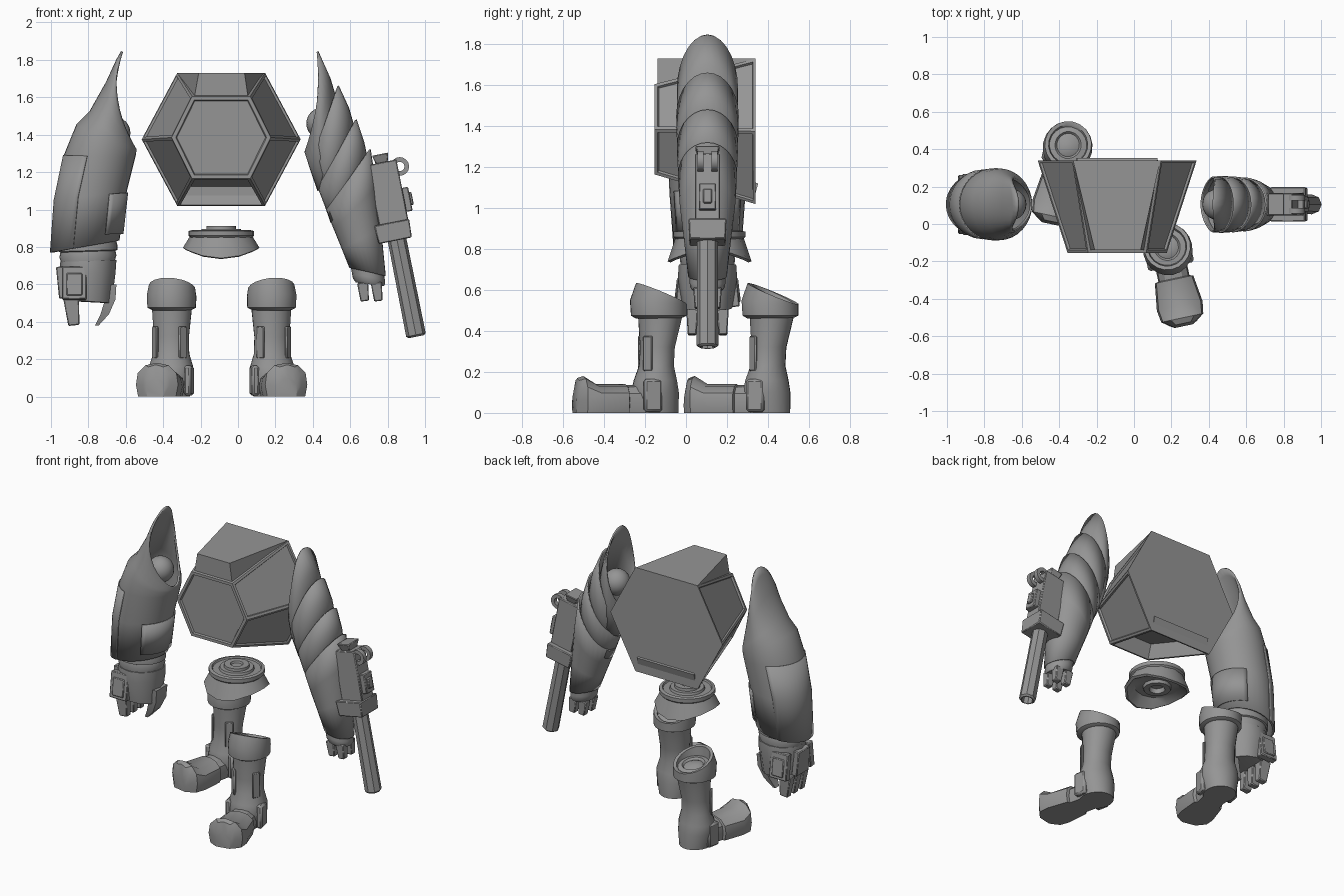
import bpy, bmesh, math
from mathutils import Matrix, Vector

grey = bpy.data.materials.new("armour_grey")
grey.diffuse_color = (0.3, 0.3, 0.3, 1)
CY = 0.105  # depth centre of arms and waist


def finish(name, bm, thick=0, bevel=0):
    if not thick:
        bmesh.ops.recalc_face_normals(bm, faces=bm.faces)
    me = bpy.data.meshes.new(name)
    bm.to_mesh(me)
    bm.free()
    ob = bpy.data.objects.new(name, me)
    bpy.context.collection.objects.link(ob)
    me.materials.append(grey)
    if thick:
        m = ob.modifiers.new("shell", 'SOLIDIFY')
        m.thickness = thick
        m.offset = 0
    if bevel:
        m = ob.modifiers.new("bevel", 'BEVEL')
        m.width = bevel
    return ob


def skin(name, rings, caps=True, thick=0, closed=True):
    """Bridge rings of points into a surface."""
    bm = bmesh.new()
    vs = [[bm.verts.new(p) for p in r] for r in rings]
    n = len(vs[0])
    for a, b in zip(vs, vs[1:]):
        for i in range(n if closed else n - 1):
            j = (i + 1) % n
            bm.faces.new((a[i], a[j], b[j], b[i]))
    if caps:
        bm.faces.new(vs[0][::-1])
        bm.faces.new(vs[-1])
    return finish(name, bm, thick)


def limb(name, rings, n=24, caps=True, thick=0, arc=None):
    """Ellipse rings: (left x, z, right x, z, half depth, bow)."""
    out = []
    for r in rings:
        xl, zl, xr, zr, ry = r[:5]
        bow = r[5] if len(r) > 5 else 0
        pts = []
        for i in range(n):
            t = 2 * math.pi * i / n if not arc else arc[0] + (arc[1] - arc[0]) * i / (n - 1)
            c, s = math.cos(t), math.sin(t)
            pts.append(((xl + xr) / 2 + (xr - xl) / 2 * c + bow * s * s,
                        CY + ry * s, (zl + zr) / 2 + (zr - zl) / 2 * c))
        out.append(pts)
    return skin(name, out, caps, thick, arc is None)


def lathe(name, prof, centre, n=24):
    """Stacked circles from (radius, z) pairs."""
    return skin(name, [[(centre[0] + r * math.cos(2 * math.pi * i / n),
                         centre[1] + r * math.sin(2 * math.pi * i / n), z)
                        for i in range(n)] for r, z in prof])


def box(name, loc, size, rot=(0, 0, 0), taper=1, bevel=0.005):
    bm = bmesh.new()
    bmesh.ops.create_cube(bm, size=1)
    for v in bm.verts:
        k = taper if v.co.z < 0 else 1
        v.co = Vector((v.co.x * size[0] * k, v.co.y * size[1] * k, v.co.z * size[2]))
    ob = finish(name, bm, 0, bevel)
    ob.location, ob.rotation_euler = loc, rot
    return ob


def ball(name, loc, r):
    bm = bmesh.new()
    bmesh.ops.create_uvsphere(bm, u_segments=20, v_segments=12, radius=r)
    ob = finish(name, bm)
    ob.location = loc
    return ob


# Torso: hexagonal frustum with inset panels and a deep recess below
def hexagon(mid, top, zc, hz, y):
    return [(-0.09 + x, y, zc + z) for x, z in
            ((-top, hz), (top, hz), (mid, 0), (top, -hz), (-top, -hz), (-mid, 0))]


bm = bmesh.new()
front = [bm.verts.new(p) for p in hexagon(0.265, 0.155, 1.385, 0.22, -0.155)]
back = [bm.verts.new(p) for p in hexagon(0.425, 0.235, 1.375, 0.355, 0.34)]
sides = [bm.faces.new((front[i], front[(i + 1) % 6], back[(i + 1) % 6], back[i])) for i in range(6)]
face = bm.faces.new(front)
bm.faces.new(back[::-1])
bmesh.ops.recalc_face_normals(bm, faces=bm.faces)
panels = [sides[i] for i in (1, 2, 4, 5)]
for f in panels + [face]:
    bmesh.ops.inset_region(bm, faces=[f], thickness=0.022, depth=0)
    bmesh.ops.inset_region(bm, faces=[f], thickness=0.006, depth=-0.012)
bmesh.ops.inset_region(bm, faces=[sides[3]], thickness=0.022, depth=0)
bmesh.ops.inset_region(bm, faces=[sides[3]], thickness=0.003, depth=-0.1)
finish("torso", bm)

# Raised block on the torso
skin("torso_top", [[(-0.21, -0.14, 1.73), (0.035, -0.14, 1.73), (0.14, 0.339, 1.73), (-0.325, 0.339, 1.73)],
                   [(-0.235, -0.14, 1.59), (0.055, -0.14, 1.59), (0.14, 0.339, 1.68), (-0.325, 0.339, 1.68)]])

# Waist: stepped discs over a faceted skirt
W = (-0.09, 0.115)
lathe("waist_discs", [(0.165, 0.85), (0.175, 0.86), (0.175, 0.885), (0.155, 0.89), (0.15, 0.88), (0.11, 0.88),
                      (0.105, 0.895), (0.08, 0.895), (0.078, 0.912), (0.04, 0.912), (0.035, 0.9)], W)
skirt = []
for r, z, dip in ((0.15, 0.865, 0), (0.165, 0.86, 0), (0.205, 0.795, 0.055), (0.19, 0.785, 0.05),
                  (0.14, 0.80, 0), (0.09, 0.80, 0), (0.085, 0.78, 0), (0.05, 0.78, 0), (0.045, 0.81, 0)):
    skirt.append([(W[0] + r * math.cos(i * math.pi / 6), W[1] + r * math.sin(i * math.pi / 6),
                   z - dip * math.sin(i * math.pi / 6) ** 2) for i in range(12)])
skin("waist_skirt", skirt)

# Armoured arm: sleeve rising to a shoulder fin
sleeve = [(-0.995, 0.77, -0.64, 0.835, 0.16), (-0.975, 1.05, -0.60, 1.1, 0.18),
          (-0.925, 1.29, -0.555, 1.28, 0.188), (-0.86, 1.45, -0.55, 1.30, 0.185, -0.01),
          (-0.79, 1.52, -0.55, 1.31, 0.175, -0.02), (-0.70, 1.68, -0.55, 1.315, 0.155, -0.04),
          (-0.645, 1.80, -0.55, 1.32, 0.145, -0.055), (-0.62, 1.845, -0.55, 1.325, 0.135, -0.06)]
limb("arm_sleeve", sleeve, 32, False, 0.012)
plate = [(a - 0.008, b, c + 0.008, d, e + 0.008) for a, b, c, d, e in sleeve[:3]]
limb("arm_outer_plate", plate, 18, False, 0.006, (math.radians(110), math.radians(250)))
limb("arm_inner_plate", [(-0.99, 0.86, -0.615, 0.87, 0.172), (-0.98, 1.06, -0.59, 1.09, 0.188)],
     16, False, 0.006, (math.radians(-60), math.radians(60)))
ball("shoulder_ball", (-0.66, CY, 1.41), 0.085)
limb("arm_cuff", [(-0.95, 0.86, -0.66, 0.87, 0.13), (-0.96, 0.80, -0.645, 0.81, 0.14), (-0.96, 0.775, -0.645, 0.785, 0.14),
                  (-0.95, 0.77, -0.655, 0.78, 0.13), (-0.955, 0.745, -0.65, 0.755, 0.135), (-0.945, 0.71, -0.66, 0.72, 0.13)])
limb("gauntlet", [(-0.95, 0.72, -0.65, 0.73, 0.14), (-0.955, 0.66, -0.655, 0.66, 0.145),
                  (-0.935, 0.52, -0.675, 0.50, 0.12), (-0.90, 0.51, -0.71, 0.50, 0.09)], 12)
for y, s in ((CY - 0.125, -1), (CY + 0.125, 1)):
    box("gauntlet_panel", (-0.875, y, 0.605), (0.13, 0.045, 0.175), (s * 0.12, 0, 0))
    box("gauntlet_inset", (-0.875, y + s * 0.025, 0.60), (0.085, 0.012, 0.12), (s * 0.12, 0, 0))
box("gauntlet_side_panel", (-0.945, CY, 0.61), (0.04, 0.13, 0.17), (0, -0.1, 0))
for y in (-0.075, 0, 0.075):
    box("finger", (-0.885, CY + y, 0.455), (0.085, 0.06, 0.15), (0, -0.1, 0), 0.7)
skin("thumb_claw", [[(x, CY + s * h, z) for x, s in ((a, -1), (b, -1), (b, 1), (a, 1))]
                    for a, b, h, z in ((-0.72, -0.65, 0.06, 0.60), (-0.71, -0.655, 0.055, 0.52),
                                       (-0.735, -0.69, 0.04, 0.44), (-0.765, -0.745, 0.02, 0.38))])

# Weapon arm: overlapping tilted cups
cups = [[(0.36, 1.31, 0.425, 1.845, 0.145, 0.03), (0.395, 1.2, 0.49, 1.70, 0.145), (0.43, 1.1, 0.55, 1.50, 0.125)],
        [(0.385, 1.24, 0.535, 1.66, 0.148), (0.425, 1.14, 0.59, 1.54, 0.145), (0.46, 1.05, 0.635, 1.38, 0.125)],
        [(0.43, 1.12, 0.63, 1.48, 0.145), (0.465, 1.03, 0.67, 1.36, 0.14), (0.50, 0.93, 0.70, 1.22, 0.12)],
        [(0.475, 1.0, 0.705, 1.32, 0.14), (0.515, 0.90, 0.735, 1.12, 0.13), (0.56, 0.79, 0.76, 0.90, 0.11),
         (0.60, 0.69, 0.785, 0.645, 0.09)]]
for c in cups:
    limb("arm_cup", c, 28, False, 0.01)
ball("weapon_shoulder_ball", (0.45, CY, 1.46), 0.085)
limb("weapon_cuff", [(0.60, 0.71, 0.78, 0.67, 0.085), (0.61, 0.655, 0.785, 0.625, 0.088),
                     (0.615, 0.63, 0.785, 0.60, 0.085), (0.63, 0.61, 0.78, 0.59, 0.075)], 16)
for x in (0.672, 0.745):
    for y in (-0.042, 0.042):
        box("weapon_finger", (x, CY + y, 0.56), (0.06, 0.055, 0.10), (0, -0.12, 0), 0.75)

# Gun, tilted outward
T = -0.196
R = Matrix.Rotation(T, 4, 'Y')


def gun(name, loc, size, taper=1):
    p = R @ Vector(loc) + Vector((0.85, CY, 0.84))
    return box(name, p, size, (0, T, 0), taper)


barrel = lathe("gun_barrel", [(0.05, 0.05), (0.053, -0.52), (0.042, -0.53), (0.036, -0.53), (0.034, -0.45)], (0, 0), 8)
barrel.rotation_euler, barrel.location = (0, T, 0), (0.85, CY, 0.84)
gun("gun_block", (-0.01, 0, 0.045), (0.19, 0.185, 0.10), 0.95)
gun("gun_body", (0, 0, 0.25), (0.16, 0.12, 0.34))
gun("gun_grip_plate", (-0.06, 0, 0.22), (0.10, 0.09, 0.30))
gun("gun_side_panel", (0.09, 0, 0.20), (0.045, 0.085, 0.13))
gun("gun_side_button", (0.115, 0, 0.20), (0.02, 0.045, 0.07))
gun("gun_sight", (0, 0, 0.44), (0.09, 0.12, 0.05), 0.7)
for y in (-0.035, 0.035):
    bm = bmesh.new()
    k = 16
    vs = [[bm.verts.new((r * math.cos(i * math.tau / k), w, r * math.sin(i * math.tau / k))) for i in range(k)]
          for r, w in ((0.05, -0.015), (0.05, 0.015), (0.025, 0.015), (0.025, -0.015))]
    for a in range(4):
        for i in range(k):
            bm.faces.new((vs[a][i], vs[a][(i + 1) % k], vs[(a + 1) % 4][(i + 1) % k], vs[(a + 1) % 4][i]))
    finish("gun_ring", bm).location = (0.865, CY + y, 1.23)


# Boots: (front y, z, back y, z, half width) rings plus a domed foot
def boot(side, loc):
    def stack(name, rings, n=20):
        return skin(name, [[(w * math.sin(t), (a + c) / 2 - (c - a) / 2 * math.cos(t),
                             (b + d) / 2 - (d - b) / 2 * math.cos(t))
                            for t in (math.tau * i / n for i in range(n))] for a, b, c, d, w in rings])
    parts = [
        stack("boot_cuff", [(-0.11, 0.46, 0.12, 0.465, 0.105), (-0.135, 0.475, 0.14, 0.475, 0.13),
                            (-0.14, 0.55, 0.14, 0.525, 0.133), (-0.11, 0.635, 0.14, 0.53, 0.125),
                            (-0.09, 0.63, 0.12, 0.53, 0.105), (-0.085, 0.565, 0.11, 0.525, 0.10),
                            (-0.06, 0.565, 0.085, 0.54, 0.07), (-0.05, 0.55, 0.075, 0.53, 0.06),
                            (-0.025, 0.56, 0.04, 0.55, 0.03)]),
        stack("boot_shaft", [(-0.12, 0, 0.10, 0, 0.10), (-0.135, 0.10, 0.10, 0.10, 0.12), (-0.12, 0.16, 0.09, 0.16, 0.12),
                             (-0.095, 0.23, 0.075, 0.23, 0.098), (-0.09, 0.32, 0.08, 0.32, 0.095),
                             (-0.10, 0.48, 0.12, 0.48, 0.108)]),
        skin("boot_foot", [[(x * w, y, z * h) for x, z in ((-0.9, 0), (-1, 0.35), (-0.92, 0.7), (-0.55, 0.93), (0, 1),
                                                           (0.55, 0.93), (0.92, 0.7), (1, 0.35), (0.9, 0))]
                           for y, w, h in ((0, 0.085, 0.14), (-0.16, 0.085, 0.135), (-0.165, 0.105, 0.14),
                                           (-0.31, 0.125, 0.14), (-0.375, 0.115, 0.18), (-0.405, 0.075, 0.17),
                                           (-0.42, 0.05, 0.10))])]
    for s in (-1, 1):
        parts += [box("boot_strip", (s * 0.075, -0.068, 0.29), (0.05, 0.015, 0.17), (0, 0, s * 0.85)),
                  box("ankle_plate", (s * 0.105, -0.05, 0.085), (0.04, 0.09, 0.16), (0, 0, 0), 1, 0.012)]
    M = Matrix.Translation(loc) @ Matrix.Rotation(side * math.radians(12), 4, 'Z')
    for p in parts:
        p.matrix_basis = M @ p.matrix_basis


boot(1, (0.18, -0.135, 0))
boot(-1, (-0.355, 0.41, 0))

for ob in bpy.data.objects:
    ob.select_set(True)
    bpy.context.view_layer.objects.active = ob
bpy.ops.object.shade_smooth_by_angle(angle=math.radians(32))
